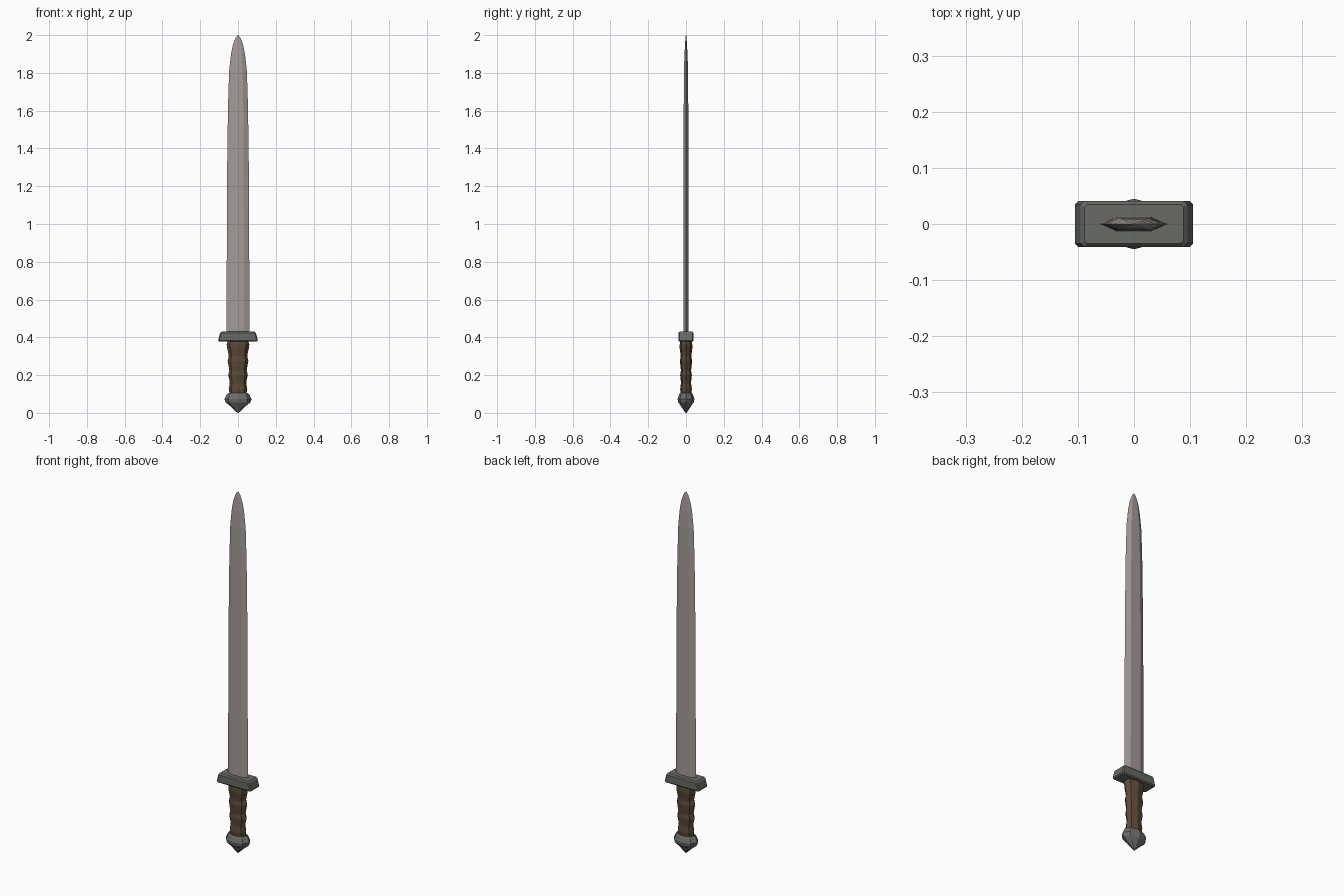
import bpy, math

if "Cube" in bpy.data.objects:
    bpy.data.objects.remove(bpy.data.objects["Cube"])


def material(name, rgb):
    m = bpy.data.materials.new(name)
    m.diffuse_color = (*rgb, 1)
    m.use_nodes = True
    m.node_tree.nodes["Principled BSDF"].inputs["Base Color"].default_value = m.diffuse_color
    return m


def loft(name, rings, mat, smooth=False):
    """Skin a stack of equal-length rings and cap both ends."""
    n = len(rings[0])
    verts = [p for r in rings for p in r]
    faces = [(i * n + j, i * n + (j + 1) % n, (i + 1) * n + (j + 1) % n, (i + 1) * n + j)
             for i in range(len(rings) - 1) for j in range(n)]
    faces.append(tuple(reversed(range(n))))
    faces.append(tuple(range(len(verts) - n, len(verts))))
    me = bpy.data.meshes.new(name)
    me.from_pydata(verts, [], faces)
    me.materials.append(mat)
    ob = bpy.data.objects.new(name, me)
    bpy.context.collection.objects.link(ob)
    return ob


def oval(rx, ry, z, n=8):
    return [(rx * math.cos(2 * math.pi * k / n), ry * math.sin(2 * math.pi * k / n), z)
            for k in range(n)]


def box_ring(hx, hy, z, c):
    return [(hx, -hy + c, z), (hx, hy - c, z), (hx - c, hy, z), (-hx + c, hy, z),
            (-hx, hy - c, z), (-hx, -hy + c, z), (-hx + c, -hy, z), (hx - c, -hy, z)]


steel = material("blade_steel", (0.37, 0.335, 0.31))
iron = material("dark_iron", (0.135, 0.145, 0.13))
wood = material("brown_wood", (0.105, 0.065, 0.037))
pommel_mat = material("pommel_iron", (0.15, 0.155, 0.155))

# Blade: flat hexagonal section tapering to a rounded point
blade = [(0.40, 0.061, 0.013), (1.25, 0.058, 0.012), (1.62, 0.053, 0.012),
         (1.81, 0.047, 0.011), (1.90, 0.037, 0.008), (1.95, 0.027, 0.005),
         (1.985, 0.013, 0.003), (2.0, 0.002, 0.001)]
loft("blade", [[(w, 0, z), (w * 0.52, t, z), (0, t, z), (-w * 0.52, t, z),
                (-w, 0, z), (-w * 0.52, -t, z), (0, -t, z), (w * 0.52, -t, z)]
               for z, w, t in blade], steel)

# Guard: chamfered block, narrower at the top
guard = [(0.377, 0.100, 0.036, 0.005), (0.383, 0.105, 0.041, 0.006),
         (0.423, 0.095, 0.041, 0.006), (0.430, 0.088, 0.035, 0.005)]
loft("guard", [box_ring(hx, hy, z, c) for z, hx, hy, c in guard], iron)

# Grip: octagonal handle with finger swells
grip = [(0.09, 0.043, 0.027), (0.125, 0.049, 0.031), (0.155, 0.044, 0.027),
        (0.175, 0.046, 0.028), (0.20, 0.052, 0.031), (0.225, 0.046, 0.027),
        (0.25, 0.050, 0.030), (0.275, 0.055, 0.032), (0.30, 0.049, 0.028),
        (0.325, 0.053, 0.031), (0.345, 0.058, 0.034), (0.365, 0.060, 0.033),
        (0.38, 0.053, 0.030)]
loft("grip", [oval(rx, ry, z) for z, rx, ry in grip], wood)

# Pommel: faceted cap coming to a point at the bottom
pommel = [(0.003, 0.003, 0.003), (0.035, 0.040, 0.026), (0.056, 0.066, 0.041),
          (0.073, 0.072, 0.045), (0.098, 0.060, 0.036), (0.104, 0.053, 0.031)]
pommel[0] = (0.0, 0.003, 0.003)
loft("pommel", [oval(rx, ry, z) for z, rx, ry in pommel], pommel_mat)
